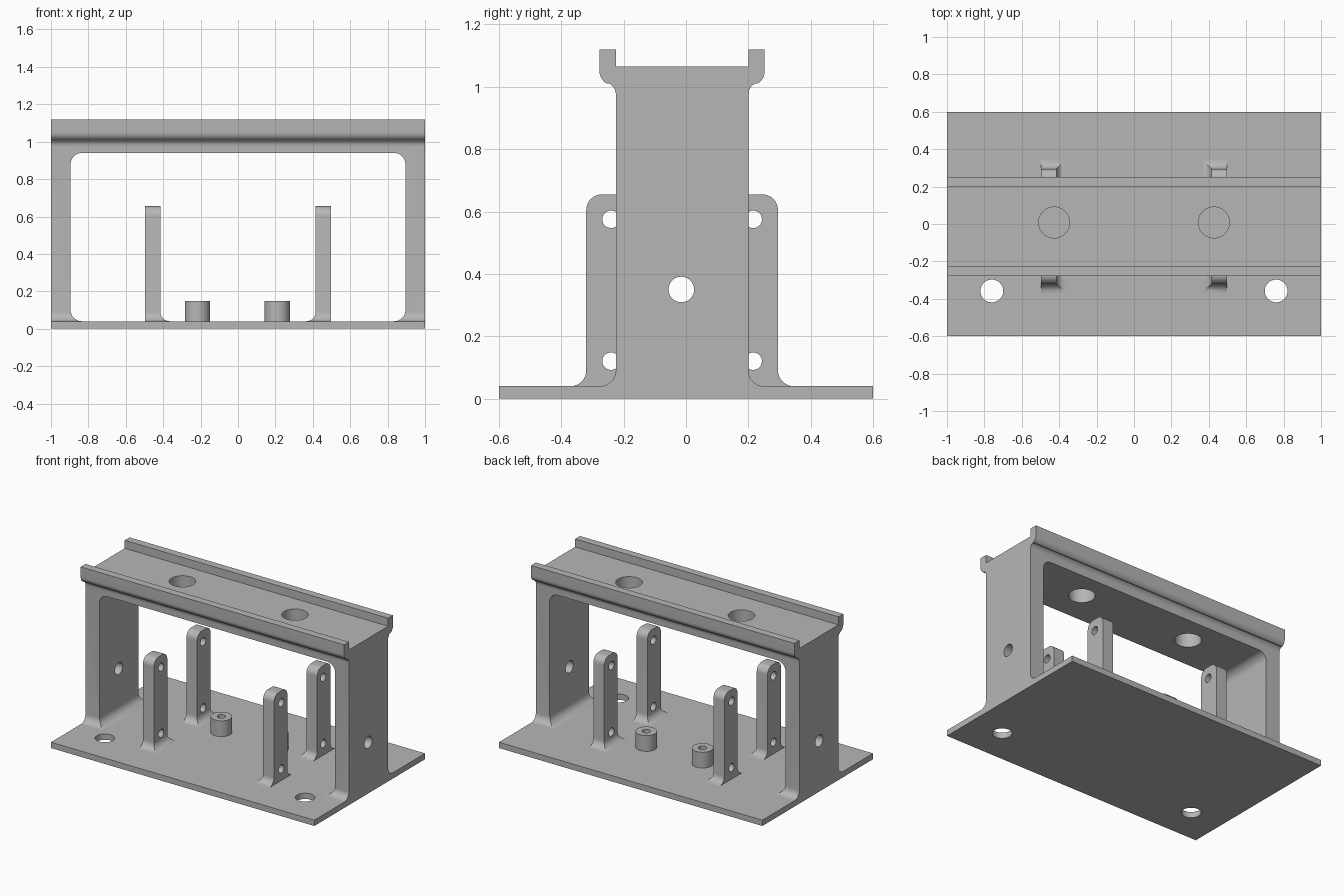
import bpy, bmesh
from math import sin, cos, pi

if "Cube" in bpy.data.objects:
    bpy.data.objects.remove(bpy.data.objects["Cube"], do_unlink=True)

grey = bpy.data.materials.new("plain grey")
grey.use_nodes = True
grey.diffuse_color = (0.47, 0.47, 0.47, 1)
grey.node_tree.nodes["Principled BSDF"].inputs["Base Color"].default_value = grey.diffuse_color

FLOOR = 0.04      # top of the base plate
MID = -0.0125     # centre line of the frame and posts in y
R = 0.05          # common fillet radius
STEPS = 8


def loft(name, rings):
    """Skin a row of matching closed rings and cap both ends."""
    bm = bmesh.new()
    rows = [[bm.verts.new(p) for p in ring] for ring in rings]
    n = len(rows[0])
    for a, b in zip(rows, rows[1:]):
        for i in range(n):
            j = (i + 1) % n
            bm.faces.new((a[i], a[j], b[j], b[i]))
    bm.faces.new(rows[0])
    bm.faces.new(rows[-1])
    bmesh.ops.recalc_face_normals(bm, faces=bm.faces[:])
    mesh = bpy.data.meshes.new(name)
    bm.to_mesh(mesh)
    bm.free()
    mesh.materials.append(grey)
    ob = bpy.data.objects.new(name, mesh)
    bpy.context.collection.objects.link(ob)
    return ob


def arc(cx, cz, r, start, end):
    """Points on an arc, angles in quarter turns."""
    turns = [start + (end - start) * i / STEPS for i in range(STEPS + 1)]
    return [(cx + r * cos(t * pi / 2), cz + r * sin(t * pi / 2)) for t in turns]


def mirrored(half):
    return half + [(-u, v) for u, v in reversed(half)]


def circle(x, y, z, r, axis="z", n=40):
    pts = [(r * cos(2 * pi * i / n), r * sin(2 * pi * i / n)) for i in range(n)]
    if axis == "x":
        return [(x, y + u, z + v) for u, v in pts]
    return [(x + u, y + v, z) for u, v in pts]


def cut(ob, cutter):
    mod = ob.modifiers.new("cut", "BOOLEAN")
    mod.operation = "DIFFERENCE"
    mod.solver = "EXACT"
    mod.object = cutter
    bpy.context.view_layer.objects.active = ob
    bpy.ops.object.modifier_apply(modifier=mod.name)
    bpy.data.objects.remove(cutter, do_unlink=True)


def box_ring(x0, x1, y0, y1, z):
    return [(x0, y0, z), (x1, y0, z), (x1, y1, z), (x0, y1, z)]


parts = []

# Base plate with two mounting holes along the front
base = loft("base_plate", [box_ring(-1, 1, -0.6, 0.6, z) for z in (0, FLOOR)])
for x in (-0.76, 0.76):
    cut(base, loft("cutter", [circle(x, -0.358, z, 0.061) for z in (-0.1, 0.2)]))
parts.append(base)

# Frame: end profile with flared foot, curved shoulder and raised lips
WALL, LIP = 0.2125, 0.265
half = arc(WALL + R, FLOOR + R, R, 3, 2)
half += arc(WALL + 0.04, 0.975, 0.04, 2, 1.3)
half += arc(LIP - 0.045, 1.05, 0.045, -0.7, 0)
half += [(LIP, 1.12), (WALL, 1.12), (WALL, 1.065)]
outline = mirrored(half)
frame = loft("frame", [[(x, MID + u, v) for u, v in outline] for x in (-1, 1)])

# Window through the frame, rounded at all corners
side, top, rc = 0.895, 0.94, 0.06
window = [(side - rc, -0.1)] + arc(side - rc, FLOOR + rc, rc, -1, 0)
window += arc(side - rc, top - rc, rc, 0, 1)
cut(frame, loft("cutter", [[(u, y, v) for u, v in mirrored(window)] for y in (-1, 1)]))

# Holes in the top rail and in both end walls
for x in (-0.427, 0.427):
    cut(frame, loft("cutter", [circle(x, 0.008, z, 0.083) for z in (0.9, 1.2)]))
for x in (-0.95, 0.95):
    cut(frame, loft("cutter", [circle(x + d, -0.015, 0.35, 0.041, "x") for d in (-0.1, 0.1)]))
parts.append(frame)

# Four posts: flared foot on three sides, rounded top, two cross holes
OUTER, INNER, HALF_Y, TOP = 0.497, 0.415, 0.073, 0.655
for sx, side_name in ((-1, "right"), (1, "left")):
    for sy, end_name in ((-1, "front"), (1, "back")):
        yc = MID + sy * (0.3075 - HALF_Y)
        rings = []
        for o, z in arc(R, FLOOR + R, R, 3, 2):
            rings.append(box_ring(sx * OUTER, sx * (INNER - o), yc - HALF_Y - o, yc + HALF_Y + o, z))
        for o, z in arc(-R, TOP - R, R, 0, 1):
            rings.append(box_ring(sx * OUTER, sx * INNER, yc - HALF_Y - o, yc + HALF_Y + o, z))
        post = loft(f"{end_name}_{side_name}_post", rings)
        for z in (0.12, 0.575):
            hole_y = MID + sy * 0.228
            cut(post, loft("cutter", [circle(sx * x, hole_y, z, 0.028, "x") for x in (0.3, 0.6)]))
        parts.append(post)

# Two hollow standoffs
for x, side_name in ((-0.217, "right"), (0.21, "left")):
    steps = ((0.067, FLOOR), (0.067, 0.148), (0.026, 0.148), (0.026, FLOOR + 0.005))
    parts.append(loft(f"{side_name}_standoff", [circle(x, 0.13, z, r) for r, z in steps]))

# Smooth the fillets and holes, keep the edges crisp
bpy.ops.object.select_all(action="DESELECT")
for ob in parts:
    ob.select_set(True)
bpy.context.view_layer.objects.active = base
bpy.ops.object.shade_smooth_by_angle(angle=pi / 6)
